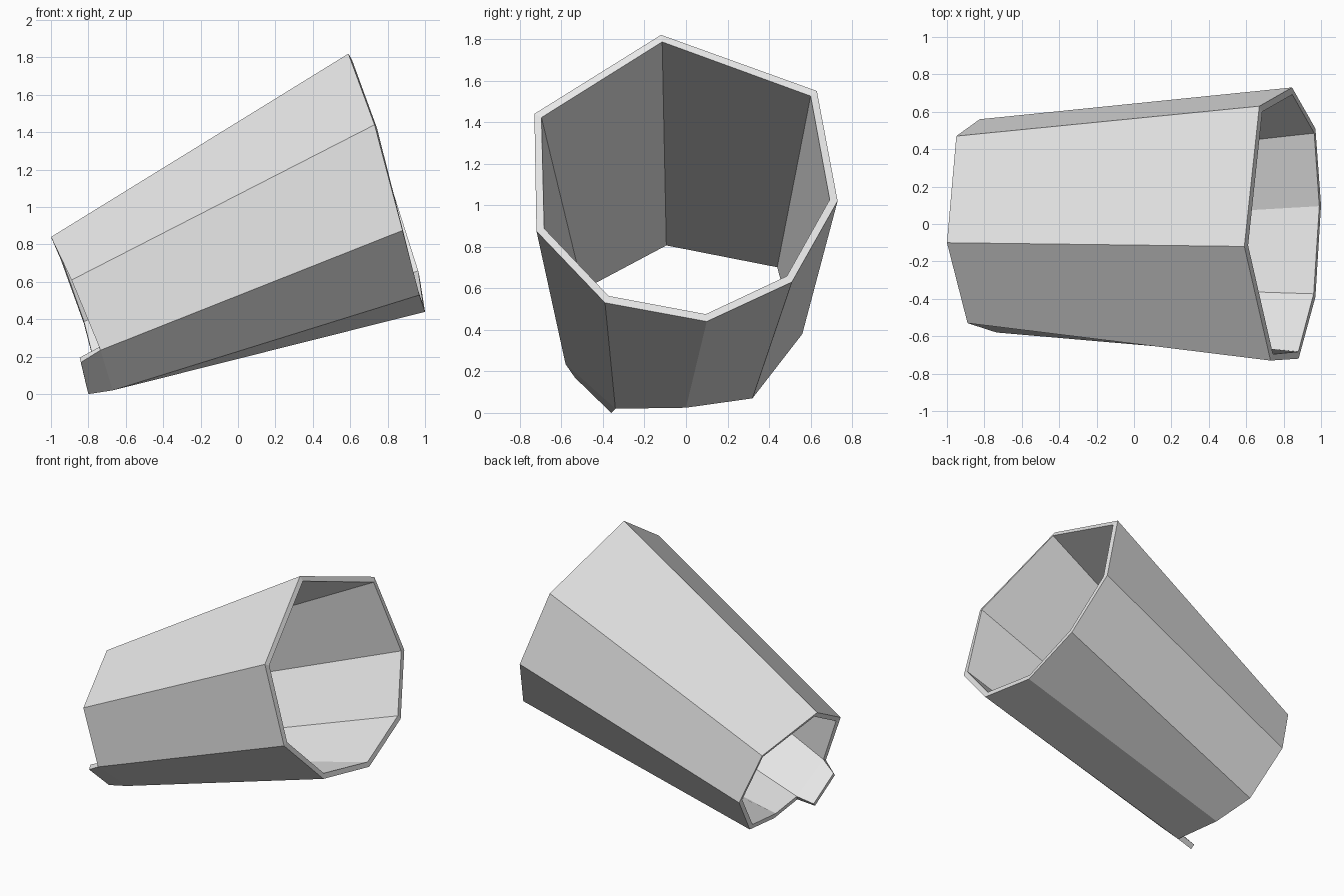
import bpy, bmesh

cube = bpy.data.objects.get("Cube")
if cube:
    bpy.data.objects.remove(cube, do_unlink=True)

# Single grey material
grey = bpy.data.materials.new("plain grey")
grey.use_nodes = True
colour = (0.8, 0.8, 0.8, 1.0)
grey.diffuse_color = colour
grey.node_tree.nodes["Principled BSDF"].inputs["Base Color"].default_value = colour

# Slanted rims of the tapered tube, in matching order from the top corner
wide_rim = [(0.59, -0.12, 1.82), (0.67, 0.63, 1.55), (0.845, 0.73, 1.02), (0.97, 0.51, 0.63),
            (1.0, 0.10, 0.44), (0.97, -0.39, 0.53), (0.88, -0.72, 0.875), (0.73, -0.73, 1.44)]
narrow_rim = [(-1.0, -0.10, 0.84), (-0.95, 0.47, 0.725), (-0.825, 0.56, 0.38), (-0.744, 0.32, 0.07),
              (-0.72, 0.0, 0.025), (-0.67, -0.34, 0.02), (-0.735, -0.58, 0.235), (-0.89, -0.53, 0.61)]
# Free edge of the small tab on the narrow rim
tab_edge = [(-0.80, -0.36, 0.0), (-0.84, -0.535, 0.17)]

bm = bmesh.new()
wide = [bm.verts.new(p) for p in wide_rim]
narrow = [bm.verts.new(p) for p in narrow_rim]
tab = [bm.verts.new(p) for p in tab_edge]

# Side panels
n = len(wide)
for i in range(n):
    j = (i + 1) % n
    bm.faces.new((wide[i], narrow[i], narrow[j], wide[j]))
# Tab continuing one lower panel
bm.faces.new((narrow[5], tab[0], tab[1], narrow[6]))

# Make the panels face outward
bm.normal_update()
if bm.faces[:][0].normal.z < 0:
    bmesh.ops.reverse_faces(bm, faces=bm.faces[:])

mesh = bpy.data.meshes.new("tapered_tube")
bm.to_mesh(mesh)
bm.free()
mesh.materials.append(grey)
tube = bpy.data.objects.new("tapered_tube", mesh)
bpy.context.collection.objects.link(tube)

# Wall thickness, grown inward
wall = tube.modifiers.new("wall", "SOLIDIFY")
wall.thickness = 0.036
wall.offset = -1
wall.use_even_offset = True
